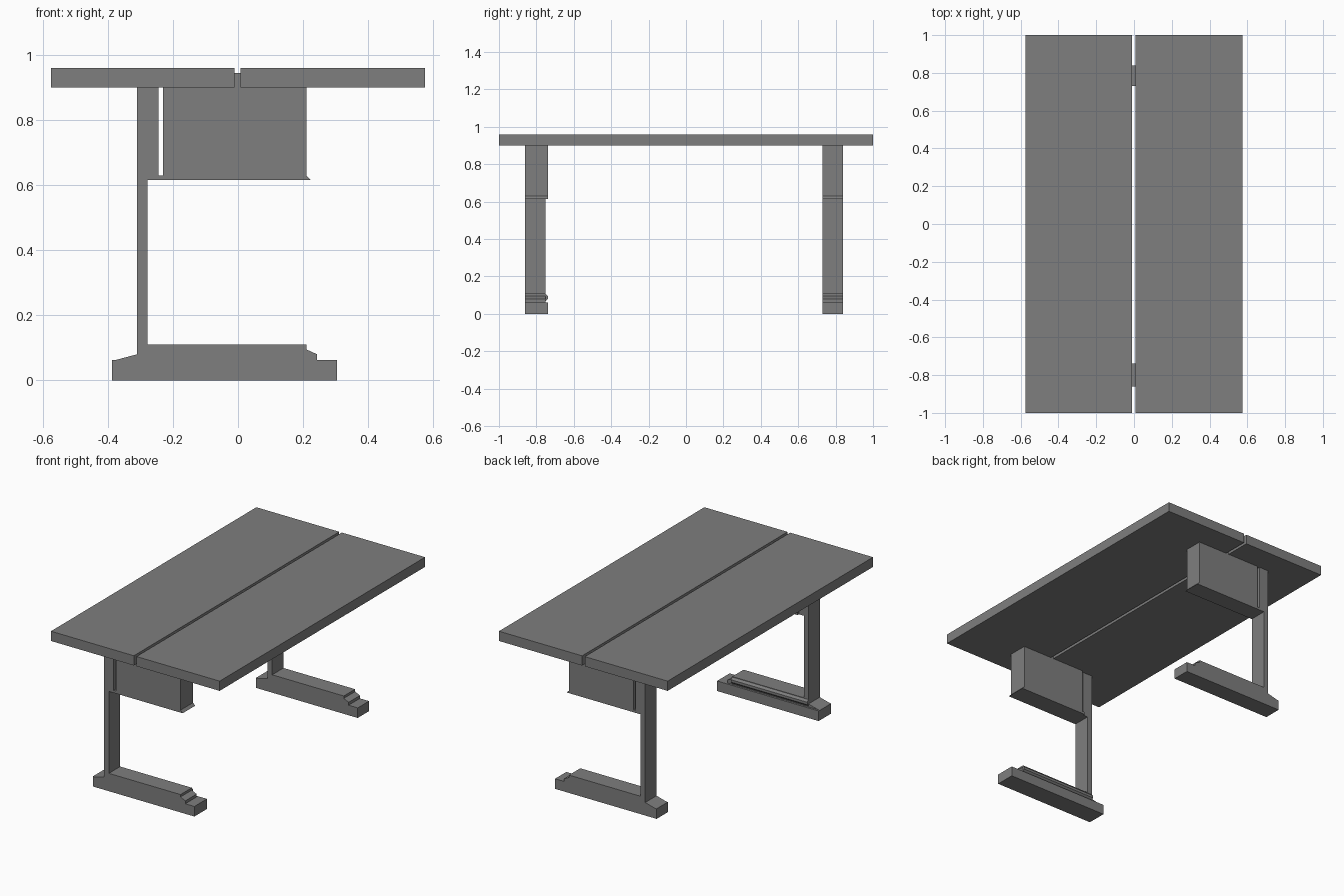
import bpy
import bmesh
from mathutils import Vector

cube = bpy.data.objects.get("Cube")
if cube:
    bpy.data.objects.remove(cube, do_unlink=True)

# Single painted grey
grey = bpy.data.materials.new("mid_grey")
grey.use_nodes = True
colour = (0.21, 0.21, 0.21, 1)
grey.diffuse_color = colour
grey.node_tree.nodes["Principled BSDF"].inputs["Base Color"].default_value = colour


def prism(name, profile, start, end, along="y"):
    """Extrude an (x, z) profile along y, or a (y, z) profile along x."""
    bm = bmesh.new()
    if along == "y":
        place = [Vector((a, start, b)) for a, b in profile]
        step = Vector((0, end - start, 0))
    else:
        place = [Vector((start, a, b)) for a, b in profile]
        step = Vector((end - start, 0, 0))
    face = bm.faces.new([bm.verts.new(p) for p in place])
    grown = bmesh.ops.extrude_face_region(bm, geom=[face])
    moved = [g for g in grown["geom"] if isinstance(g, bmesh.types.BMVert)]
    bmesh.ops.translate(bm, verts=moved, vec=step)
    bmesh.ops.recalc_face_normals(bm, faces=bm.faces)
    mesh = bpy.data.meshes.new(name)
    bm.to_mesh(mesh)
    bm.free()
    mesh.materials.append(grey)
    obj = bpy.data.objects.new(name, mesh)
    bpy.context.collection.objects.link(obj)
    return obj


def rect(x0, x1, z0, z1):
    return [(x0, z0), (x1, z0), (x1, z1), (x0, z1)]


TOP = 0.90          # underside of the table top
POST = -0.31        # outer face of the post

# Two long boards with a narrow gap
prism("right_board", rect(-0.575, -0.01, TOP, 0.96), -1, 1)
prism("left_board", rect(0.008, 0.575, TOP, 0.96), -1, 1)

# Foot: base bar with a stepped, sloped upper rail
foot_base = rect(-0.388, 0.305, 0, 0.062)
foot_rail = [(-0.378, 0.062), (0.243, 0.062), (0.243, 0.08), (0.21, 0.095),
             (0.21, 0.11), (POST, 0.11), (POST, 0.08)]

# Post: slim below, wider beside the box
post = [(POST, 0.11), (-0.278, 0.11), (-0.278, 0.615), (-0.245, 0.615),
        (-0.245, TOP), (POST, TOP)]

# Box under the top, joined to the post below a slot, with a small lip
box = [(-0.245, 0.615), (0.225, 0.615), (0.21, 0.63), (0.21, TOP),
       (-0.23, TOP), (-0.23, 0.63), (-0.245, 0.63)]

# Trestles: (name, outer y, inner y of the post, inner y of foot and box)
for side, outer, inner, wide in (("front", -0.86, -0.75, -0.738),
                                 ("back", 0.84, 0.73, 0.73)):
    prism(side + "_foot_base", foot_base, outer, wide)
    prism(side + "_foot_rail", foot_rail, outer, inner)
    prism(side + "_post", post, outer, inner)
    prism(side + "_box", box, outer, wide)
    prism(side + "_gap_tab", rect(-0.01, 0.008, TOP, 0.945), outer, wide)

# Bevelled moulding on the inner side of the front foot
moulding = [(-0.75, 0.068), (-0.738, 0.08), (-0.738, 0.095), (-0.75, 0.107)]
prism("front_foot_moulding", moulding, POST, 0.21, along="x")
